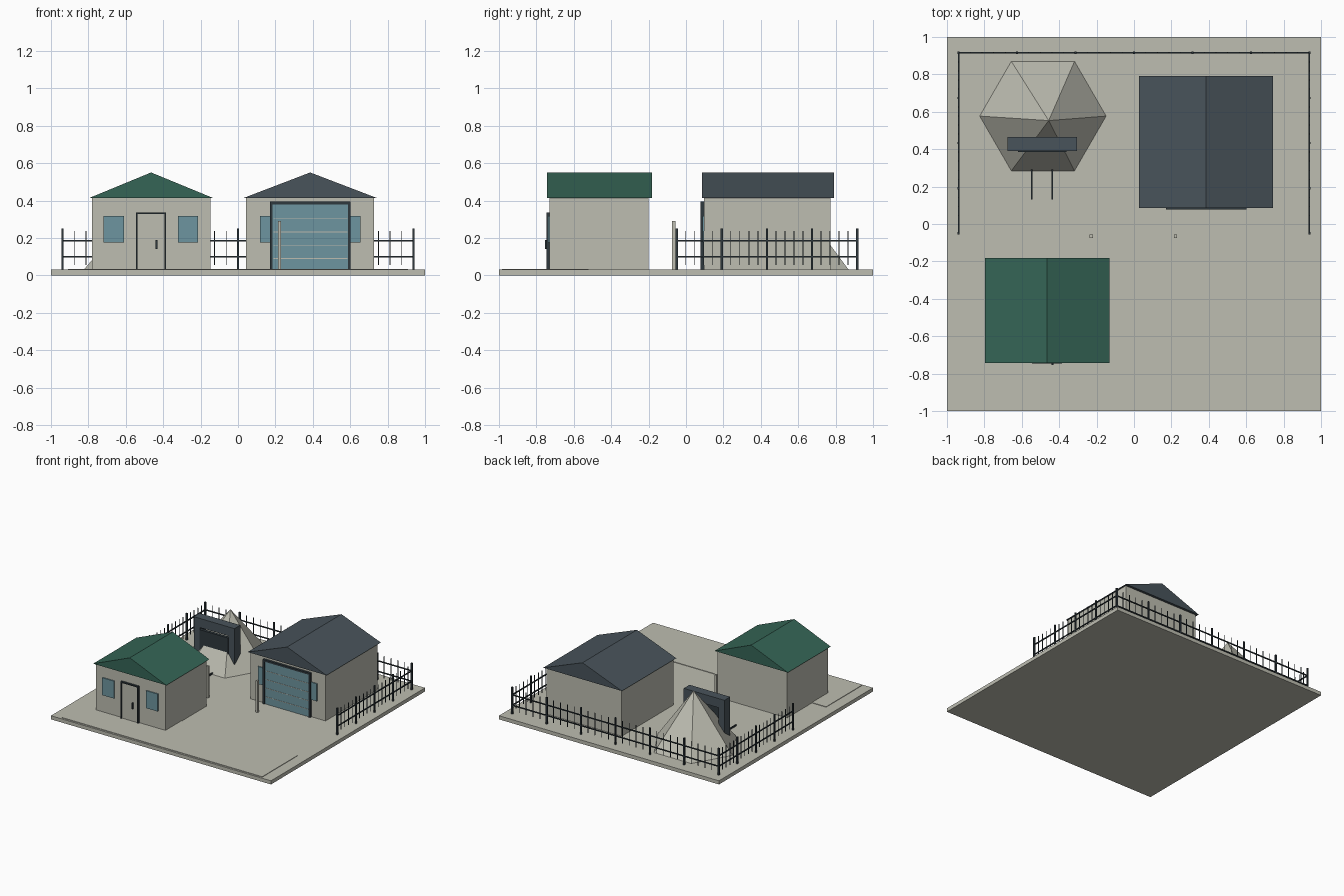
import bpy
import bmesh
import math

cube = bpy.data.objects.get("Cube")
if cube:
    bpy.data.objects.remove(cube, do_unlink=True)

GROUND = 0.03


def material(name, rgb):
    m = bpy.data.materials.new(name)
    m.use_nodes = True
    m.diffuse_color = (*rgb, 1)
    m.node_tree.nodes["Principled BSDF"].inputs["Base Color"].default_value = (*rgb, 1)
    return m


STONE = material("pale stone", (0.51, 0.51, 0.44))
SLATE = material("slate blue", (0.066, 0.088, 0.105))
GREEN = material("roof green", (0.036, 0.13, 0.093))
GLASS = material("window blue", (0.155, 0.30, 0.35))
IRON = material("dark iron", (0.028, 0.04, 0.048))


def finish(name, bm, mat):
    bmesh.ops.recalc_face_normals(bm, faces=bm.faces)
    mesh = bpy.data.meshes.new(name)
    bm.to_mesh(mesh)
    bm.free()
    mesh.materials.append(mat)
    obj = bpy.data.objects.new(name, mesh)
    bpy.context.scene.collection.objects.link(obj)
    return obj


def add_box(bm, x, y, z):
    """Add a box given its (low, high) range on each axis."""
    verts = bmesh.ops.create_cube(bm, size=1)["verts"]
    for v in verts:
        v.co = [(lo + hi) / 2 + c * (hi - lo) for c, (lo, hi) in zip(v.co, (x, y, z))]


def boxes(name, mat, *ranges):
    bm = bmesh.new()
    for r in ranges:
        add_box(bm, *r)
    return finish(name, bm, mat)


def around(c, half):
    return (c - half, c + half)


def gable_roof(name, mat, x, y, z):
    """Solid triangular prism with its ridge along y."""
    bm = bmesh.new()
    mid = (x[0] + x[1]) / 2
    face = bm.faces.new([bm.verts.new((px, y[0], pz))
                         for px, pz in ((x[0], z[0]), (x[1], z[0]), (mid, z[1]))])
    ext = bmesh.ops.extrude_face_region(bm, geom=[face], use_keep_orig=True)["geom"]
    moved = [g for g in ext if isinstance(g, bmesh.types.BMVert)]
    bmesh.ops.translate(bm, verts=moved, vec=(0, y[1] - y[0], 0))
    return finish(name, bm, mat)


def windows(name, front, *centres):
    boxes(name, GLASS, *[(around(c, 0.054), (front - 0.009, front + 0.005), (0.175, 0.318))
                         for c in centres])


def door_frame(name, x, y, top, w):
    boxes(name, IRON,
          ((x[0], x[0] + w), y, (GROUND, top)),
          ((x[1] - w, x[1]), y, (GROUND, top)),
          ((x[0] + w, x[1] - w), y, (top - w, top)))


# Ground and front road
boxes("ground_slab", STONE, ((-1, 1), (-1, 1), (0, GROUND)))
boxes("front_road", STONE, ((-0.91, 0.91), (-0.985, -0.52), (GROUND - 0.005, 0.034)))

# Small house
boxes("house_walls", STONE, ((-0.78, -0.148), (-0.73, -0.2), (GROUND, 0.416)))
gable_roof("house_roof", GREEN, (-0.797, -0.132), (-0.742, -0.183), (0.413, 0.55))
windows("house_windows", -0.73, -0.664, -0.267)
boxes("house_door", STONE, ((-0.537, -0.392), (-0.738, -0.725), (GROUND, 0.328)))
door_frame("house_door_frame", (-0.546, -0.384), (-0.747, -0.725), 0.336, 0.009)
boxes("house_door_handle", IRON, (around(-0.436, 0.005), (-0.755, -0.736), (0.14, 0.19)))

# Garage
boxes("garage_walls", STONE, ((0.044, 0.728), (0.097, 0.772), (GROUND, 0.416)))
gable_roof("garage_roof", SLATE, (0.028, 0.744), (0.086, 0.792), (0.413, 0.55))
windows("garage_windows", 0.097, 0.172, 0.6)
boxes("garage_door", GLASS, ((0.185, 0.59), (0.085, 0.1), (GROUND, 0.385)))
boxes("garage_door_seams", STONE,
      *[((0.19, 0.585), (0.083, 0.09), around(0.09 + 0.071 * i, 0.002)) for i in range(4)])
door_frame("garage_door_frame", (0.17, 0.602), (0.078, 0.1), 0.394, 0.015)

# Gate posts
boxes("gate_posts", STONE,
      *[(around(x, 0.009), around(-0.065, 0.009), (GROUND, 0.29)) for x in (-0.228, 0.222)])

# Six-sided hill with an off-centre peak
bm = bmesh.new()
ring = [bm.verts.new((-0.487 + 0.338 * math.cos(math.radians(a)),
                      0.577 + 0.338 * math.sin(math.radians(a)), GROUND))
        for a in range(0, 360, 60)]
peak = bm.verts.new((-0.456, 0.553, 0.456))
bm.faces.new(ring)
for i, v in enumerate(ring):
    bm.faces.new((v, ring[(i + 1) % len(ring)], peak))
finish("hill", bm, STONE)

# Tunnel portal and rails
boxes("portal_frame", SLATE,
      ((-0.675, -0.62), (0.39, 0.465), (GROUND, 0.4)),
      ((-0.36, -0.305), (0.39, 0.465), (GROUND, 0.4)),
      ((-0.675, -0.305), (0.39, 0.465), (0.325, 0.4)))
boxes("tunnel_mouth", IRON, ((-0.62, -0.36), (0.385, 0.41), (GROUND, 0.31)))
boxes("tunnel_rails", IRON,
      *[(around(x, 0.004), (0.13, 0.4), (GROUND, 0.042)) for x in (-0.548, -0.436)])

# Fence along the back and both sides
SIDE, BACK, FRONT = 0.938, 0.915, -0.05


def fence_run(name, start, end, bays):
    posts, pickets, rails = [], [], []
    steps = bays * 5
    for i in range(steps + 1):
        x, y = (a + (b - a) * i / steps for a, b in zip(start, end))
        if i % 5 == 0:
            posts.append((around(x, 0.006), around(y, 0.006), (GROUND, 0.25)))
        else:
            pickets.append((around(x, 0.0022), around(y, 0.0022), (0.055, 0.238)))
    for z in (0.1, 0.186):
        rails.append(((start[0] - 0.004, end[0] + 0.004),
                      (start[1] - 0.004, end[1] + 0.004), around(z, 0.004)))
    boxes(name + "_posts", IRON, *posts)
    boxes(name + "_pickets", IRON, *pickets)
    boxes(name + "_rails", IRON, *rails)


fence_run("back_fence", (-SIDE, BACK), (SIDE, BACK), 6)
fence_run("left_fence", (SIDE, FRONT), (SIDE, BACK), 4)
fence_run("right_fence", (-SIDE, FRONT), (-SIDE, BACK), 4)
